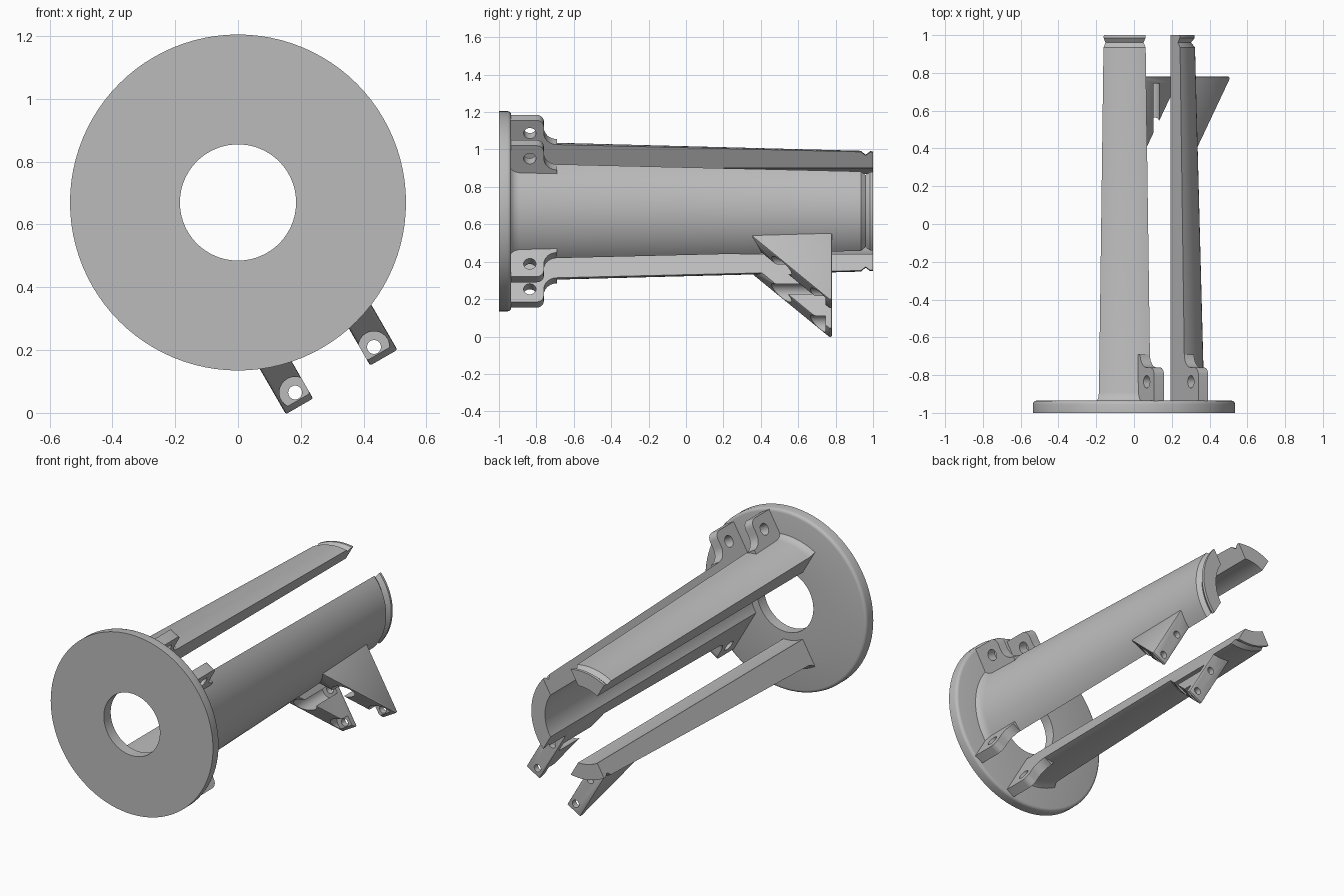
import bpy, bmesh
from math import sin, cos, asin, radians, pi
from mathutils import Vector

if "Cube" in bpy.data.objects:
    bpy.data.objects.remove(bpy.data.objects["Cube"])

AXIS_Z = 0.67     # height of the tube axis
SLOT = 0.105      # half width of each slot
INNER = 0.23      # inner tube radius

grey = bpy.data.materials.new("plain grey")
grey.use_nodes = True
grey.diffuse_color = (0.5, 0.5, 0.5, 1)
grey.node_tree.nodes["Principled BSDF"].inputs["Base Color"].default_value = (0.5, 0.5, 0.5, 1)


def add_object(name, bm):
    bmesh.ops.recalc_face_normals(bm, faces=bm.faces[:])
    mesh = bpy.data.meshes.new(name)
    bm.to_mesh(mesh)
    bm.free()
    obj = bpy.data.objects.new(name, mesh)
    mesh.materials.append(grey)
    bpy.context.collection.objects.link(obj)
    return obj


def activate(obj):
    bpy.ops.object.select_all(action='DESELECT')
    obj.select_set(True)
    bpy.context.view_layer.objects.active = obj


def loft(name, rings, closed=False):
    """Skin a list of equal-length point rings, with caps unless closed."""
    bm = bmesh.new()
    rows = [[bm.verts.new(p) for p in ring] for ring in rings]
    n = len(rows[0])
    pairs = list(zip(rows, rows[1:])) + ([(rows[-1], rows[0])] if closed else [])
    for a, b in pairs:
        for i in range(n):
            j = (i + 1) % n
            bm.faces.new((a[i], a[j], b[j], b[i]))
    if not closed:
        bm.faces.new(rows[0])
        bm.faces.new(rows[-1])
    return add_object(name, bm)


def polar(r, a, y):
    return Vector((r * cos(a), y, AXIS_Z + r * sin(a)))


def slot_point(s, t, r, y):
    """Point in a slot's frame: s up/down slot, t across, r outwards."""
    c, k = cos(pi / 3), sin(pi / 3)
    return Vector((c * r + k * t, y, AXIS_Z + s * (k * r - c * t)))


def prism(name, profile, s, t0, t1):
    return loft(name, [[slot_point(s, t, r, y) for y, r in profile] for t in (t0, t1)])


def drill(obj, start, end, radius):
    d = end - start
    u = d.orthogonal().normalized()
    v = d.normalized().cross(u)
    steps = [2 * pi * i / 32 for i in range(32)]
    cutter = loft("cutter", [[p + radius * (u * cos(a) + v * sin(a)) for a in steps]
                             for p in (start, end)])
    cutter.hide_render = True
    mod = obj.modifiers.new("hole", 'BOOLEAN')
    mod.operation, mod.solver, mod.object = 'DIFFERENCE', 'EXACT', cutter
    activate(obj)
    bpy.ops.object.modifier_apply(modifier=mod.name)
    bpy.data.objects.remove(cutter)


parts = []

# flange: a lathed disc with a rounded back rim
rim = [(0.185, -1), (0.535, -1), (0.535, -0.953)]
rim += [(0.517 + 0.018 * cos(a), -0.953 + 0.018 * sin(a)) for a in (pi / 6, pi / 3, pi / 2)]
rim += [(0.185, -0.935)]
parts.append(loft("flange", [[polar(r, 2 * pi * i / 96, y) for r, y in rim]
                             for i in range(96)], closed=True))

# tapered tube staves, grooved near the back end
stations = [(-0.945, 0.405), (-0.93, 0.387), (-0.915, 0.377), (-0.89, 0.371),
            (0.935, 0.323), (0.96, 0.302), (0.985, 0.321), (1, 0.32)]


def stave(name, low, high, n=24):
    rings = []
    for y, r_out in stations:
        ring = []
        for r, order in ((r_out, range(n + 1)), (INNER, range(n, -1, -1))):
            a, b = low(r), high(r)
            ring += [polar(r, a + (b - a) * i / n, y) for i in order]
        rings.append(ring)
    parts.append(loft(name, rings))


def near(r):
    return pi / 3 - asin(SLOT / r)


def far(r):
    return pi / 3 + asin(SLOT / r)


stave("side_stave", lambda r: -near(r), near)
stave("top_stave", far, lambda r: radians(120))
stave("bottom_stave", lambda r: -radians(120), lambda r: -far(r))

# bolt lugs beside both slots at the flange
lug = [(-0.95, 0.3), (-0.95, 0.5)]
lug += [(-0.8 + 0.04 * sin(i * pi / 10), 0.46 + 0.04 * cos(i * pi / 10)) for i in range(6)]
lug += [(-0.69 - 0.07 * cos(i * pi / 12), 0.42 - 0.07 * sin(i * pi / 12)) for i in range(7)]
lug += [(-0.69, 0.3)]
for s, level in ((1, "upper"), (-1, "lower")):
    for t, side in ((1, "side"), (-1, "middle")):
        obj = prism(f"{level}_{side}_lug", lug, s, t * SLOT, t * 0.165)
        drill(obj, slot_point(s, t * 0.05, 0.42, -0.835),
              slot_point(s, t * 0.25, 0.42, -0.835), 0.033)
        parts.append(obj)

# wedge brackets beside the lower slot: screw holes with clearance bores
wedge = [(0.32, 0.24), (0.78, 0.24), (0.78, 0.66), (0.765, 0.66)]
for t, side in ((1, "side"), (-1, "middle")):
    obj = prism(f"{side}_bracket", wedge, -1, t * SLOT, t * 0.205)
    bevel = obj.modifiers.new("soft edges", 'BEVEL')
    bevel.width, bevel.segments = 0.006, 2
    activate(obj)
    bpy.ops.object.modifier_apply(modifier=bevel.name)
    for r in (0.42, 0.615):
        for end, radius in ((0.745, 0.05), (0.9, 0.022)):
            drill(obj, slot_point(-1, t * 0.145, r, 0.2),
                  slot_point(-1, t * 0.145, r, end), radius)
    parts.append(obj)

for obj in parts:
    activate(obj)
    bpy.ops.object.shade_smooth_by_angle(angle=radians(32))
